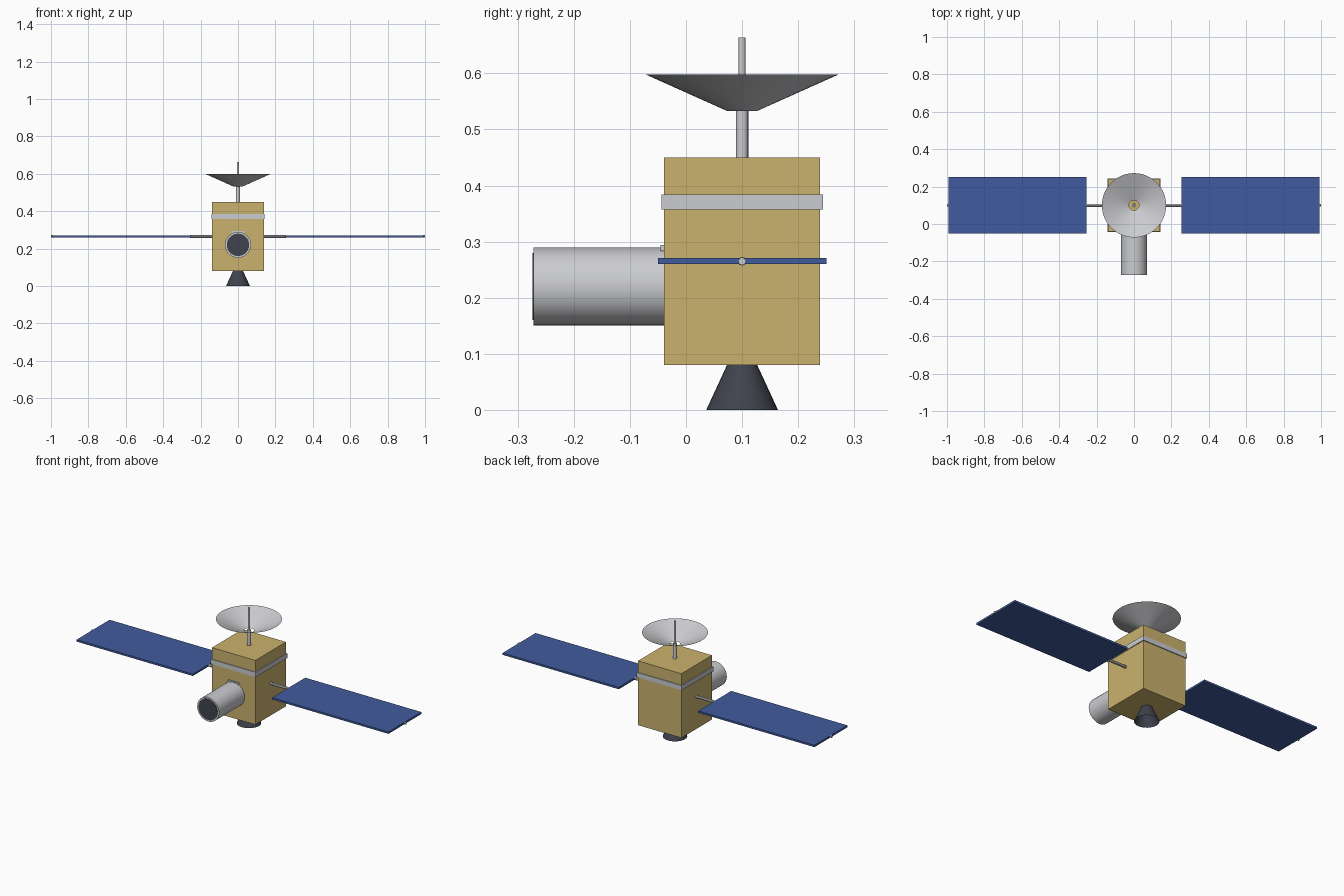
import bpy
import math

cube = bpy.data.objects.get("Cube")
if cube:
    bpy.data.objects.remove(cube, do_unlink=True)

CY = 0.1  # y position of the body axis


def material(name, rgb):
    mat = bpy.data.materials.new(name)
    mat.use_nodes = True
    mat.diffuse_color = (*rgb, 1)
    mat.node_tree.nodes["Principled BSDF"].inputs["Base Color"].default_value = (*rgb, 1)
    return mat


gold = material("gold foil", (0.59, 0.445, 0.155))
silver = material("silver metal", (0.6, 0.605, 0.63))
blue = material("solar blue", (0.053, 0.105, 0.34))
dark = material("dark metal", (0.05, 0.056, 0.073))


def finish(name, mat):
    obj = bpy.context.object
    obj.name = name
    obj.data.materials.append(mat)
    return obj


def box(name, low, high, mat):
    """Box between two corners."""
    centre = [(a + b) / 2 for a, b in zip(low, high)]
    bpy.ops.mesh.primitive_cube_add(size=1, location=centre)
    obj = finish(name, mat)
    obj.scale = [b - a for a, b in zip(low, high)]
    bpy.ops.object.transform_apply(location=False, rotation=False, scale=True)
    return obj


def tube(name, axis, start, end, centre, r1, r2, mat, sides=32, fill="NGON"):
    """Round part along an axis; r1 is the radius at start, r2 at end."""
    loc = list(centre)
    loc.insert("xyz".index(axis), (start + end) / 2)
    rot = {"x": (0, math.pi / 2, 0), "y": (-math.pi / 2, 0, 0), "z": (0, 0, 0)}[axis]
    bpy.ops.mesh.primitive_cone_add(vertices=sides, radius1=r1, radius2=r2,
                                    depth=end - start, end_fill_type=fill,
                                    location=loc, rotation=rot)
    obj = finish(name, mat)
    bpy.ops.object.shade_smooth_by_angle(angle=math.radians(40))
    return obj


# Body and the band around it
box("body", (-0.138, CY - 0.139, 0.08), (0.138, CY + 0.139, 0.45), gold)
box("body_band", (-0.143, CY - 0.144, 0.357), (0.143, CY + 0.144, 0.384), silver)

# Engine nozzle, open at the bottom
tube("engine_nozzle", "z", 0, 0.08, (0, CY), 0.064, 0.027, dark, fill="NOTHING")

# Telescope on the front, with its dark lens and a small bracket
tube("telescope_tube", "y", -0.272, -0.03, (0, 0.22), 0.0695, 0.0695, silver)
tube("telescope_lens", "y", -0.274, -0.27, (0, 0.22), 0.06, 0.06, dark)
box("telescope_bracket", (-0.035, -0.045, 0.283), (0.035, -0.038, 0.294), silver)

# Antenna: mast, open dish and feed rod
tube("antenna_mast", "z", 0.44, 0.536, (0, CY), 0.011, 0.011, silver, 16)
tube("antenna_dish", "z", 0.533, 0.598, (0, CY), 0.027, 0.172, silver, 48, "NOTHING")
tube("antenna_feed", "z", 0.536, 0.664, (0, CY), 0.006, 0.006, silver, 12)

# Solar wings on both sides
for side, s in (("left", 1), ("right", -1)):
    def span(a, b):
        return sorted((s * a, s * b))

    x0, x1 = span(0.253, 0.993)
    box(side + "_solar_panel", (x0, CY - 0.15, 0.26), (x1, CY + 0.15, 0.271), blue)
    for part, a, b, r in (("wing_rod", 0.13, 0.256, 0.008), ("wing_tip", 0.99, 1.0, 0.007)):
        x0, x1 = span(a, b)
        tube(f"{side}_{part}", "x", x0, x1, (CY, 0.265), r, r, silver, 8)
